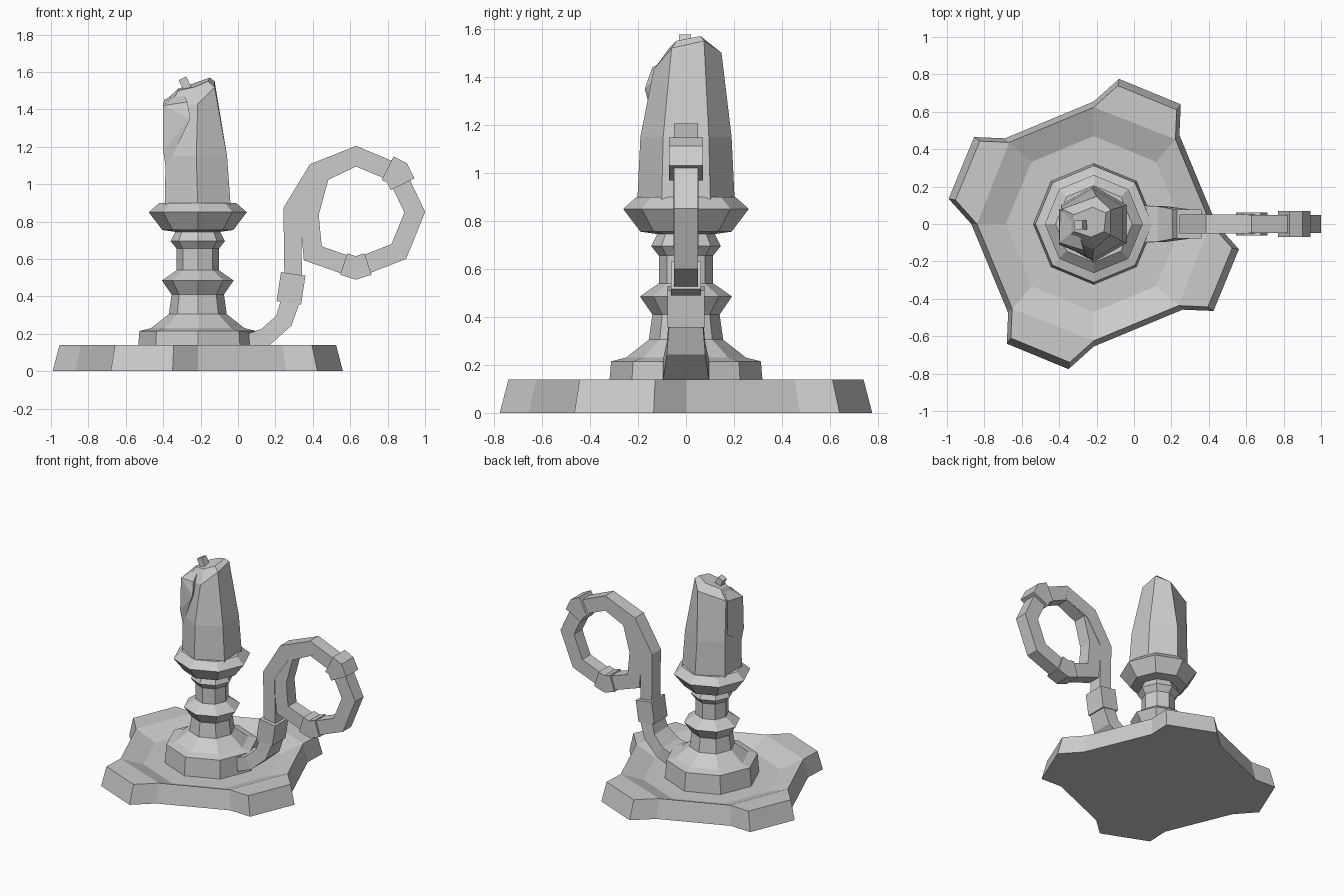
import bpy, bmesh, math
from mathutils import Vector, Matrix

if "Cube" in bpy.data.objects:
    bpy.data.objects.remove(bpy.data.objects["Cube"])

CX = -0.215  # column axis
grey = bpy.data.materials.new("plain grey")
grey.diffuse_color = (0.6, 0.6, 0.6, 1)
grey.use_nodes = True
grey.node_tree.nodes["Principled BSDF"].inputs["Base Color"].default_value = grey.diffuse_color


def finish(name, bm):
    bmesh.ops.recalc_face_normals(bm, faces=bm.faces)
    me = bpy.data.meshes.new(name)
    bm.to_mesh(me)
    bm.free()
    me.materials.append(grey)
    ob = bpy.data.objects.new(name, me)
    bpy.context.collection.objects.link(ob)
    return ob


def loft(name, rings, closed=False):
    """Join equal-sized rings of points; cap the ends unless closed."""
    bm = bmesh.new()
    rs = [[bm.verts.new(p) for p in r] for r in rings]
    n = len(rs[0])
    pairs = list(zip(rs, rs[1:])) + ([(rs[-1], rs[0])] if closed else [])
    for a, b in pairs:
        for i in range(n):
            j = (i + 1) % n
            bm.faces.new((a[i], a[j], b[j], b[i]))
    if not closed:
        bm.faces.new(rs[0])
        bm.faces.new(rs[-1])
    return finish(name, bm)


def sweep(name, path, closed=False):
    """Rectangular bar along (x, z, half width, half depth) points, mitred."""
    P = [Vector((p[0], p[1])) for p in path]
    n, rings = len(P), []
    for i, (x, z, w, d) in enumerate(path):
        t1 = (P[i] - P[i - 1]).normalized() if closed or i > 0 else None
        t2 = (P[(i + 1) % n] - P[i]).normalized() if closed or i < n - 1 else None
        t1, t2 = t1 or t2, t2 or t1
        t = (t1 + t2).normalized()
        s = w / max(t.dot(t1), 0.5)
        nx, nz = -t.y * s, t.x * s
        rings.append([(x + nx, -d, z + nz), (x + nx, d, z + nz),
                      (x - nx, d, z - nz), (x - nx, -d, z - nz)])
    return loft(name, rings, closed)


def ring(r, z, n=8):
    return [(CX + r * math.sin(math.tau * i / n), r * math.cos(math.tau * i / n), z)
            for i in range(n)]


# Four-lobed dish base: each quarter has a notch, two lobe corners, a notch
quarter = [(0.0, 0.655), (0.135, 0.776), (0.465, 0.64), (0.458, 0.475)]
outline = []
for q in range(4):
    for x, y in quarter:
        for _ in range(q):
            x, y = y, -x
        outline.append((x, y))
bm = bmesh.new()
low = [bm.verts.new((CX + x, y, 0)) for x, y in outline]
top = [bm.verts.new((CX + x * 0.953, y * 0.953, 0.14)) for x, y in outline]
floor = [bm.verts.new(p) for p in ring(0.47, 0.08)]
bm.faces.new(low)
bm.faces.new(floor)
for i in range(16):
    j = (i + 1) % 16
    bm.faces.new((low[i], low[j], top[j], top[i]))
for q in range(4):
    a, l1, l2, b = top[4 * q:4 * q + 4]
    nxt = top[(4 * q + 4) % 16]
    o0, o1, o2 = floor[2 * q], floor[2 * q + 1], floor[(2 * q + 2) % 8]
    bm.faces.new((a, l1, l2, b))
    bm.faces.new((a, b, o1, o0))
    bm.faces.new((b, nxt, o2, o1))
finish("dish_base", bm)

# Turned column with candle cup
profile = [(0.325, 0.06), (0.312, 0.215), (0.25, 0.23), (0.155, 0.305), (0.14, 0.41),
           (0.192, 0.485), (0.113, 0.54), (0.113, 0.655), (0.145, 0.695),
           (0.12, 0.745), (0.19, 0.755), (0.262, 0.85), (0.205, 0.90)]
loft("column", [ring(r, z) for r, z in profile])

# Six-sided candle with a slanted, melted top
rim = [(-0.20, 0.148, 1.50), (-0.125, 0.075, 1.55), (-0.125, -0.06, 1.52),
       (-0.215, -0.135, 1.43), (-0.37, -0.08, 1.41), (-0.385, 0.08, 1.45)]
cap = [(-0.22, 0.09, 1.545), (-0.15, 0.06, 1.57), (-0.16, -0.04, 1.55),
       (-0.23, -0.07, 1.52), (-0.32, -0.04, 1.50), (-0.32, 0.05, 1.51)]
base, mid = ring(0.203, 0.88, 6), ring(0.19, 1.15, 6)
mid = [(x - 0.008, y, z) for x, y, z in mid]
loft("candle", [base, mid, rim, cap])

# Wax drip on the front left
bm = bmesh.new()
for p in [(-0.385, -0.10, 1.08), (-0.40, -0.11, 1.18), (-0.40, -0.10, 1.42), (-0.395, 0.08, 1.45),
          (-0.40, 0.08, 1.2), (-0.255, -0.172, 1.35), (-0.27, -0.14, 1.44), (-0.30, -0.02, 1.5)]:
    bm.verts.new(p)
res = bmesh.ops.convex_hull(bm, input=bm.verts[:])
finish("wax_drip", bm)

# Wick
bm = bmesh.new()
bmesh.ops.create_cube(bm, size=1, matrix=Matrix.Translation((-0.28, -0.005, 1.53))
                      @ Matrix.Rotation(math.radians(-25), 4, 'Y') @ Matrix.Diagonal((0.045, 0.05, 0.08, 1)))
finish("wick", bm)

# Handle: foot, collar, stem and ring
sweep("handle_foot", [(0.03, 0.14, 0.05, 0.10), (0.15, 0.185, 0.047, 0.095),
                      (0.245, 0.27, 0.047, 0.08), (0.285, 0.39, 0.05, 0.07)])
sweep("handle_collar", [(0.272, 0.365, 0.066, 0.078), (0.295, 0.52, 0.066, 0.078)])
sweep("handle_stem", [(0.295, 0.50, 0.047, 0.05), (0.29, 0.86, 0.047, 0.052),
                      (0.42, 1.065, 0.052, 0.052), (0.63, 1.15, 0.05, 0.05)])
loop = [(0.63, 1.15), (0.845, 1.06), (0.945, 0.85), (0.86, 0.64),
        (0.63, 0.55), (0.40, 0.63), (0.38, 0.84), (0.44, 1.06)]
sweep("handle_ring", [(x, z, 0.051, 0.049) for x, z in loop], closed=True)

# Bands on the ring
sweep("upper_ring_band", [(x, z, 0.07, 0.07) for x, z in
                          [(0.80, 1.085), (0.85, 1.06), (0.88, 1.0)]])
sweep("lower_ring_band", [(x, z, 0.06, 0.062) for x, z in
                          [(0.565, 0.573), (0.63, 0.552), (0.695, 0.573)]])
